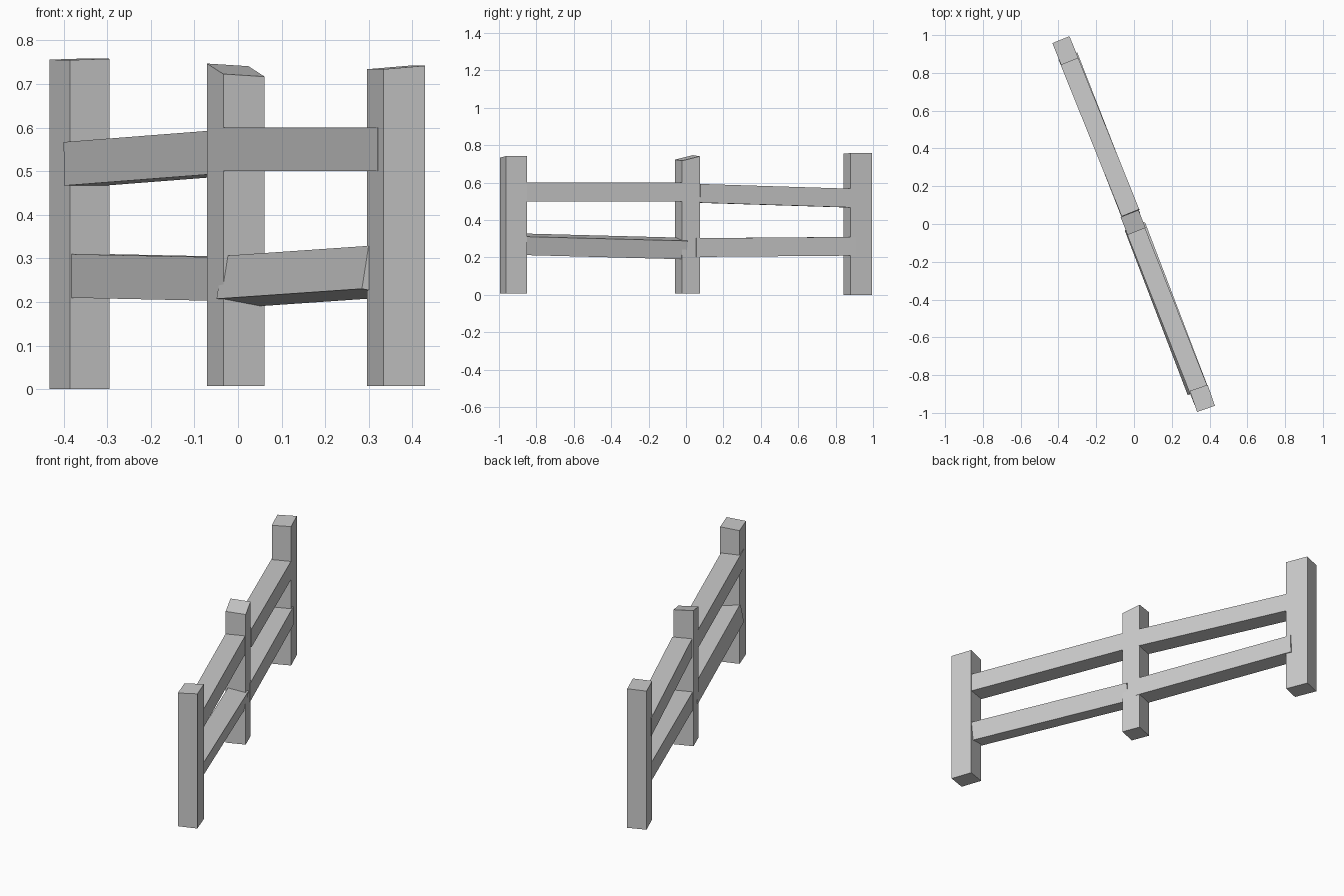
import bpy
import bmesh
from math import radians
from mathutils import Vector, Matrix

if "Cube" in bpy.data.objects:
    bpy.data.objects.remove(bpy.data.objects["Cube"])


def finish(name, bm):
    bmesh.ops.recalc_face_normals(bm, faces=bm.faces)
    mesh = bpy.data.meshes.new(name)
    bm.to_mesh(mesh)
    bm.free()
    bpy.context.collection.objects.link(bpy.data.objects.new(name, mesh))


def post(name, center, size, angle, base, top, tilt=(0, 0)):
    """Upright box whose sawn top tilts along its width and depth."""
    bm = bmesh.new()
    bmesh.ops.create_cube(bm, size=1)
    for v in bm.verts:
        x, y = v.co.x, v.co.y
        z = base if v.co.z < 0 else top + x * tilt[0] + y * tilt[1]
        v.co = Vector((x * size[0], y * size[1], z))
    bm.transform(Matrix.Translation((*center, 0)) @ Matrix.Rotation(radians(angle), 4, 'Z'))
    finish(name, bm)


def rail(name, start, end, roll=0, section=0.1):
    """Square bar between two centre points, rolled about its length."""
    a, b = Vector(start), Vector(end)
    along = (b - a).normalized()
    side = along.cross(Vector((0, 0, 1))).normalized()
    frame = Matrix((side, along, side.cross(along))).transposed().to_4x4()
    bm = bmesh.new()
    bmesh.ops.create_cube(bm, size=1)
    bm.transform(Matrix.Translation((a + b) / 2) @ frame
                 @ Matrix.Rotation(radians(roll), 4, 'Y')
                 @ Matrix.Diagonal((section, (b - a).length, section, 1)))
    finish(name, bm)


# Posts
post("back_post", (-0.3635, 0.918), (0.098, 0.125), 22, 0.0, 0.757, (0.003, 0.001))
post("middle_post", (-0.005, 0.008), (0.102, 0.102), 21.5, 0.007, 0.732, (-0.006, 0.024))
post("front_post", (0.362, -0.923), (0.1, 0.118), 19, 0.007, 0.738, (0.008, 0.0))

# Rails of the front half
rail("front_upper_rail", (0.367, -0.94, 0.55), (0.008, -0.03, 0.55))
rail("front_lower_rail", (0.338, -0.884, 0.271), (0.0045, -0.012, 0.248), roll=10)

# Rails of the back half
rail("back_upper_rail", (-0.018, 0.058, 0.543), (-0.353, 0.888, 0.517))
rail("back_lower_rail", (-0.013, 0.037, 0.253), (-0.347, 0.89, 0.26))
